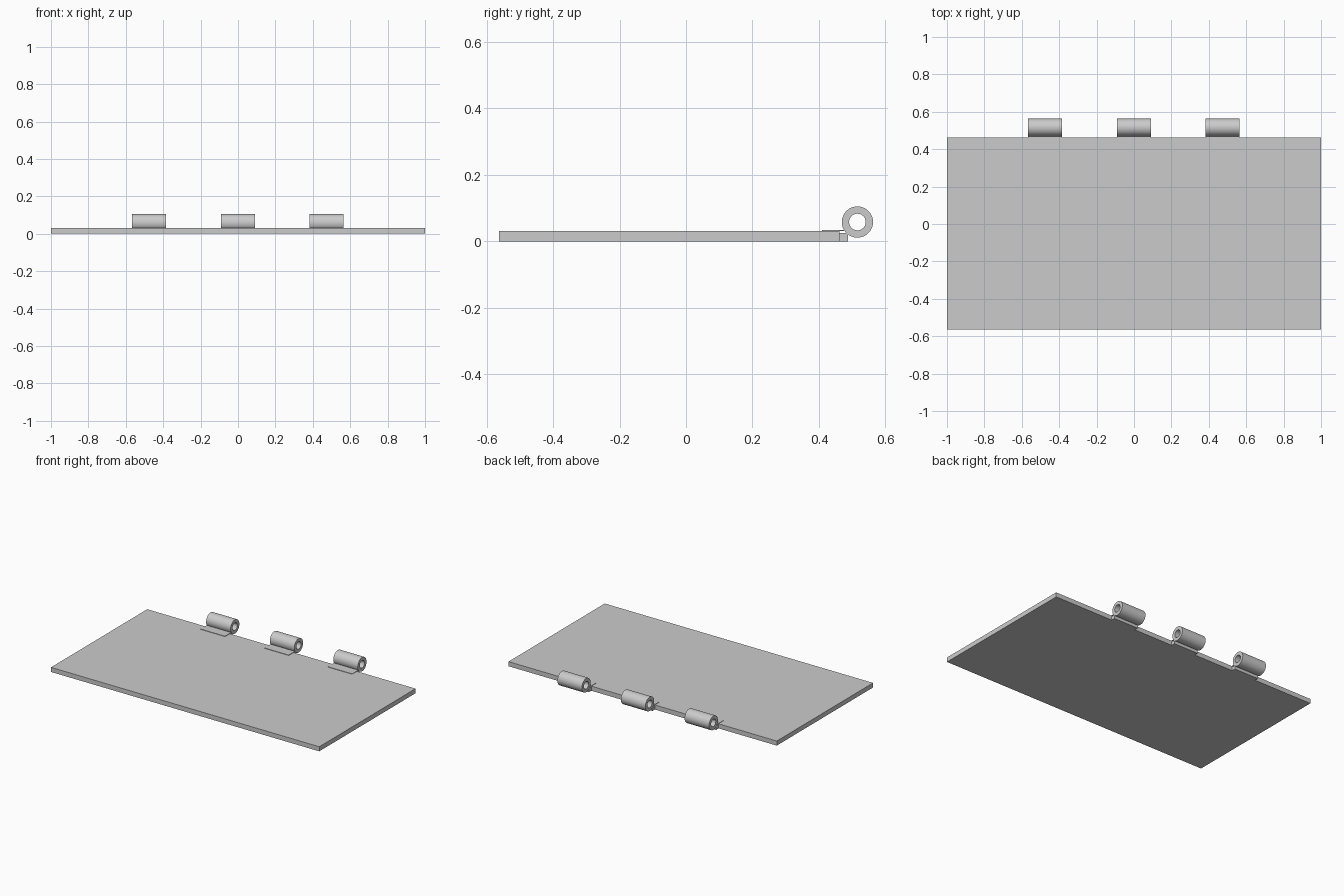
import bpy
import bmesh
from math import cos, sin, pi, radians

cube = bpy.data.objects.get("Cube")
if cube:
    bpy.data.objects.remove(cube, do_unlink=True)

grey = bpy.data.materials.new("plain grey")
grey.use_nodes = True
colour = (0.6, 0.6, 0.6, 1)
grey.diffuse_color = colour
grey.node_tree.nodes["Principled BSDF"].inputs["Base Color"].default_value = colour


def finish(name, bm):
    bmesh.ops.recalc_face_normals(bm, faces=bm.faces)
    mesh = bpy.data.meshes.new(name)
    bm.to_mesh(mesh)
    bm.free()
    mesh.materials.append(grey)
    obj = bpy.data.objects.new(name, mesh)
    bpy.context.collection.objects.link(obj)
    return obj


def box(name, x, y, z):
    """Box from (min, max) ranges."""
    bm = bmesh.new()
    bmesh.ops.create_cube(bm, size=1)
    for v in bm.verts:
        for i, (low, high) in enumerate((x, y, z)):
            v.co[i] = high if v.co[i] > 0 else low
    return finish(name, bm)


def tube(name, x, y, z, outer, inner, sides=48):
    """Hollow cylinder along x."""
    bm = bmesh.new()
    section = [(x[0], outer), (x[1], outer), (x[1], inner), (x[0], inner)]
    rings = []
    for i in range(sides):
        a = 2 * pi * i / sides
        rings.append([bm.verts.new((px, y + r * cos(a), z + r * sin(a)))
                      for px, r in section])
    for i, ring in enumerate(rings):
        nxt = rings[(i + 1) % sides]
        for j in range(4):
            k = (j + 1) % 4
            bm.faces.new((ring[j], ring[k], nxt[k], nxt[j]))
    obj = finish(name, bm)
    bpy.ops.object.select_all(action="DESELECT")
    obj.select_set(True)
    bpy.context.view_layer.objects.active = obj
    bpy.ops.object.shade_smooth_by_angle(angle=radians(30))


# Flat panel
box("panel", (-1, 1), (-0.563, 0.462), (0, 0.031))

# Three hinges: thin leaf on the panel, block behind its edge, knuckle tube
for side, centre in (("right", -0.475), ("middle", 0), ("left", 0.473)):
    span = (centre - 0.091, centre + 0.091)
    box(side + "_hinge_leaf", span, (0.41, 0.475), (0.031, 0.034))
    box(side + "_hinge_block", span, (0.462, 0.488), (0, 0.025))
    tube(side + "_hinge_knuckle", span, 0.516, 0.058, 0.047, 0.025)
